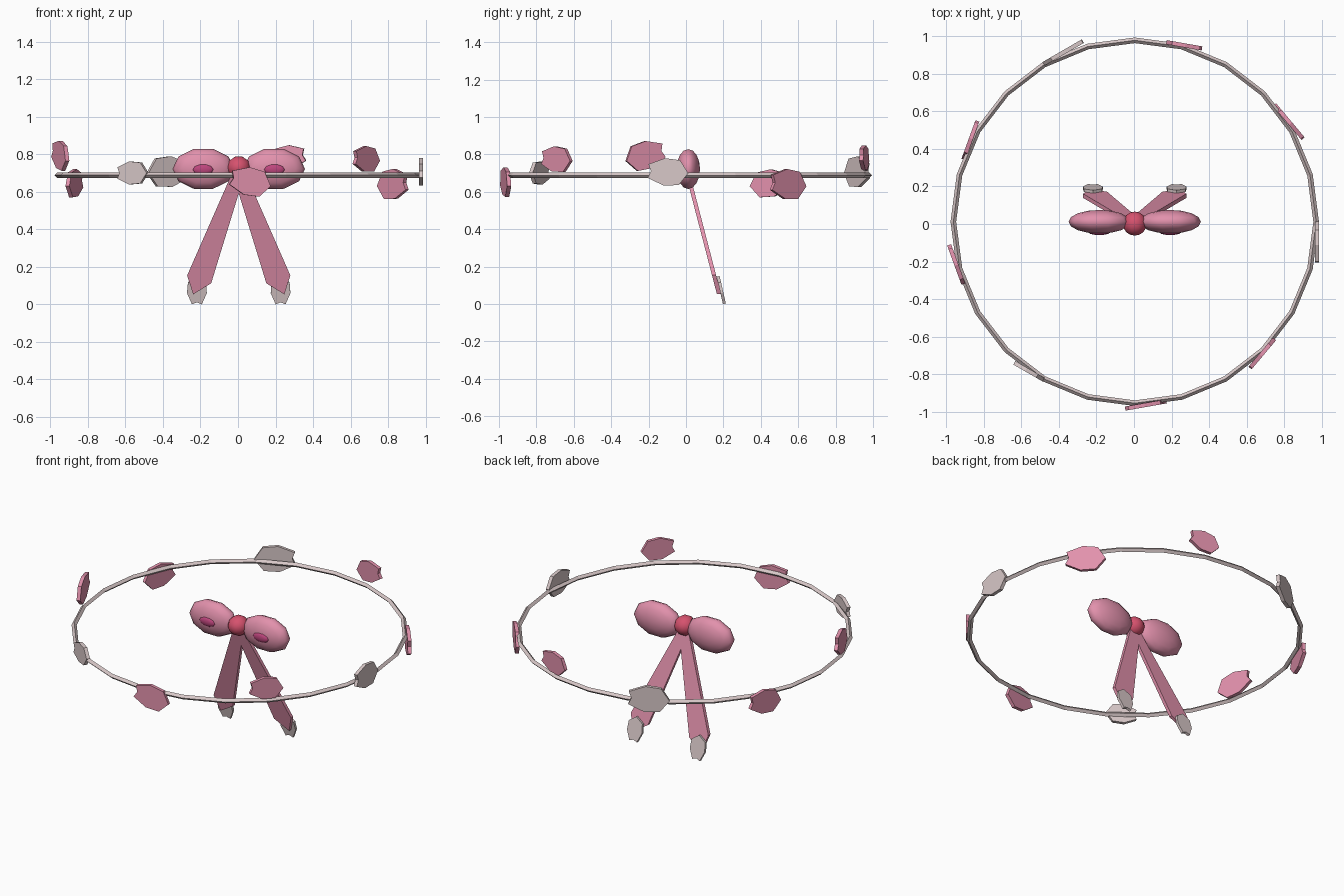
import bpy, bmesh, math
from mathutils import Matrix, Vector

if "Cube" in bpy.data.objects:
    bpy.data.objects.remove(bpy.data.objects["Cube"])

CX, CY = 0.004, 0.012          # shared centre of ring and bow


def material(name, rgb):
    m = bpy.data.materials.new(name)
    m.diffuse_color = (*rgb, 1)
    m.use_nodes = True
    m.node_tree.nodes["Principled BSDF"].inputs["Base Color"].default_value = m.diffuse_color
    return m


PINK = material("blossom pink", (0.76, 0.283, 0.413))
PALE = material("pale petal", (0.687, 0.578, 0.578))
RED = material("rose red", (0.672, 0.084, 0.156))
DEEP = material("deep magenta", (0.515, 0.061, 0.205))


def finish(bm, name, mat, smooth=False):
    bmesh.ops.recalc_face_normals(bm, faces=bm.faces)
    me = bpy.data.meshes.new(name)
    for f in bm.faces:
        f.smooth = smooth
    bm.to_mesh(me)
    bm.free()
    me.materials.append(mat)
    ob = bpy.data.objects.new(name, me)
    bpy.context.collection.objects.link(ob)
    return ob


def plate(name, outline, thick, matrix, mat):
    """Flat outline in the local xy plane, given thickness and placed."""
    bm = bmesh.new()
    face = bm.faces.new([bm.verts.new((x, y, -thick / 2)) for x, y in outline])
    ext = bmesh.ops.extrude_face_region(bm, geom=[face])
    top = [v for v in ext["geom"] if isinstance(v, bmesh.types.BMVert)]
    bmesh.ops.translate(bm, verts=top, vec=(0, 0, thick))
    bm.transform(matrix)
    return finish(bm, name, mat)


def frame(origin, u, v):
    """Matrix with local x along u, local y along v."""
    u, v = Vector(u).normalized(), Vector(v).normalized()
    m = Matrix((u, v, u.cross(v))).transposed().to_4x4()
    m.translation = origin
    return m


def ball(name, centre, radii, mat, segs, rings):
    """Ellipsoid with its poles along y and a flat edge at each x end."""
    bm = bmesh.new()
    bmesh.ops.create_uvsphere(bm, u_segments=segs, v_segments=rings, radius=1)
    bm.transform(Matrix.Translation(centre) @ Matrix.Diagonal((*radii, 1))
                 @ Matrix.Rotation(math.pi / 2, 4, 'X')
                 @ Matrix.Rotation(math.pi / segs, 4, 'Z'))
    return finish(bm, name, mat, True)


def petal_outline(length, width):
    half = [(0.22, 0.31), (0.6, 0.34), (1, 0.17)]
    pts = [(0, 0)] + half + [(0.93, 0)] + [(x, -y) for x, y in half[::-1]]
    return [(x * length, y / 0.68 * width) for x, y in pts]


# thin ring with a diamond section
bpy.ops.mesh.primitive_torus_add(major_segments=24, minor_segments=4, major_radius=0.967,
                                 minor_radius=0.015, location=(CX, CY, 0.688))
ring = bpy.context.object
ring.name = "ring"
ring.data.materials.append(PALE)

# notched petals around the ring, each running back along the tangent from its base
lengths = [0.215, 0.235, 0.19, 0.24, 0.215, 0.22, 0.18, 0.22, 0.2]
rolls = [3, 5, 10, 3, 8, 15, 0, 12, 5]
for i, (length, roll) in enumerate(zip(lengths, rolls)):
    a, r = math.radians(40 * i), math.radians(roll)
    back, up = Vector((math.sin(a), -math.cos(a), 0)), Vector((0, 0, 1))
    u = back * math.cos(r) + up * math.sin(r)
    v = up * math.cos(r) - back * math.sin(r)
    base = (CX + 0.972 * math.cos(a), CY + 0.972 * math.sin(a), (0.70, 0.63, 0.765)[i % 3])
    plate(f"ring_petal_{i + 1}", petal_outline(length, length * 0.68), 0.022,
          frame(base, u, v), PALE if i % 3 == 0 else PINK)

# bow knot
ball("bow_knot", (CX, 0.002, 0.728), (0.064, 0.064, 0.062), RED, 10, 8)

for side, s in (("left", -1), ("right", 1)):
    # bow loop with a dark hollow at the front
    ball(f"{side}_bow_loop", (CX + s * 0.188, CY, 0.722), (0.165, 0.063, 0.112), PINK, 10, 8)
    ball(f"{side}_loop_hollow", (CX + s * 0.19, -0.045, 0.718), (0.057, 0.014, 0.03), DEEP, 10, 6)
    # hanging tail, widening downward to a point and leaning back
    tail = [(-0.02, 0.735), (0.035, 0.705), (-0.147, 0.112), (-0.243, 0.053), (-0.275, 0.154)]
    lean = Matrix(((-s, 0, 0, CX), (0, -0.26, 1, 0.19), (0, 1, 0, 0), (0, 0, 0, 1)))
    plate(f"{side}_tail", tail, 0.022, lean, PINK)
    # pale petal on the back of the tail end
    plate(f"{side}_tail_petal", petal_outline(0.15, 0.105), 0.016,
          frame((CX + s * 0.223, 0.172, 0.148), (0, 0.22, -0.975), (1, 0, 0)), PALE)
